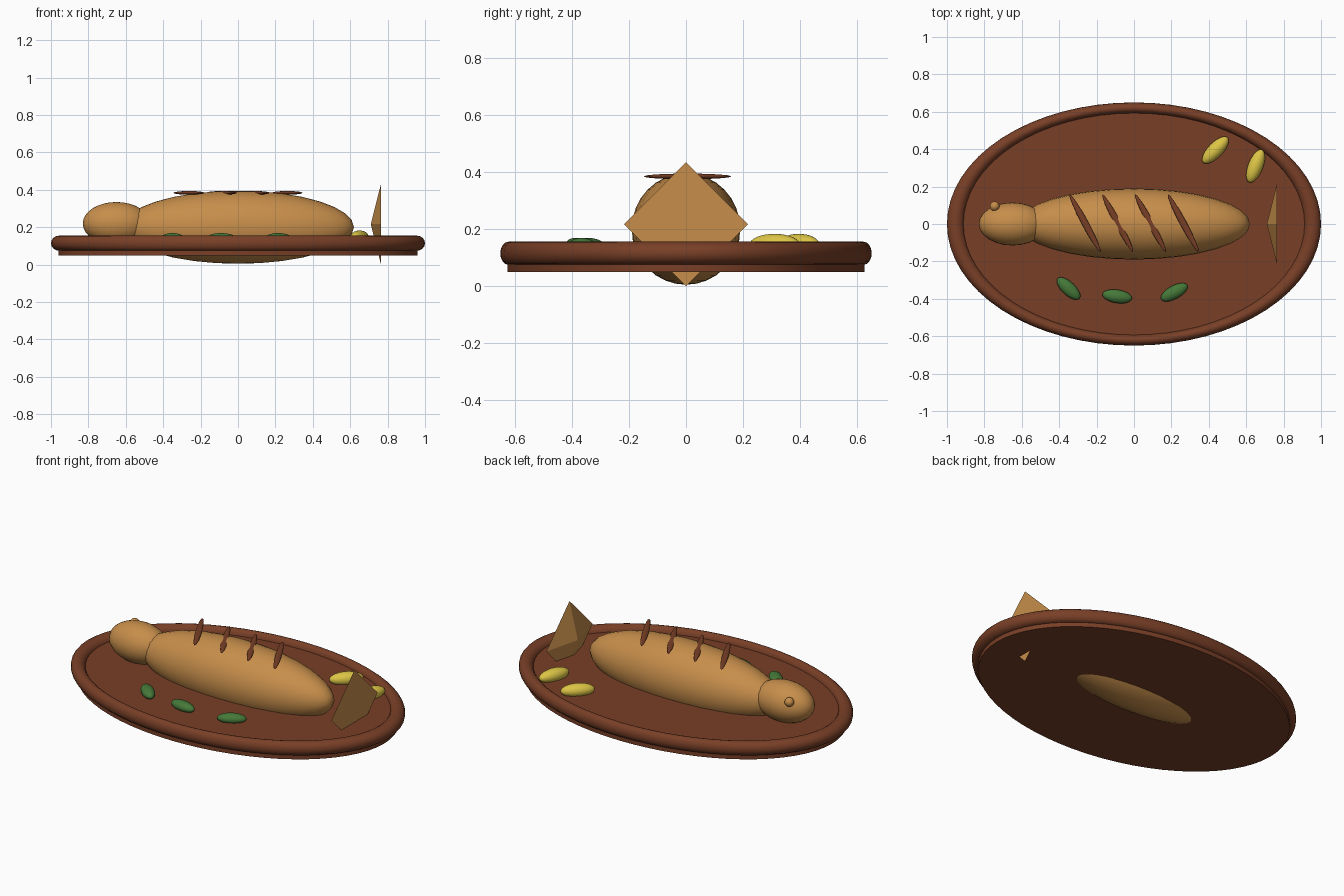
import bpy
import math

cube = bpy.data.objects.get("Cube")
if cube:
    bpy.data.objects.remove(cube, do_unlink=True)


def material(name, r, g, b):
    m = bpy.data.materials.new(name)
    m.use_nodes = True
    m.diffuse_color = (r, g, b, 1)
    m.node_tree.nodes["Principled BSDF"].inputs["Base Color"].default_value = (r, g, b, 1)
    return m


clay = material("brown clay", 0.19, 0.05, 0.02)
golden = material("golden roast", 0.57, 0.27, 0.07)
yellow = material("lemon yellow", 0.72, 0.56, 0.06)
green = material("leaf green", 0.06, 0.19, 0.04)


def finish(name, mat, smooth=True):
    ob = bpy.context.object
    ob.name = name
    ob.data.materials.append(mat)
    if smooth:
        bpy.ops.object.shade_smooth_by_angle(angle=math.radians(40))
    return ob


def ellipsoid(name, mat, location, radii, turn=0, segments=24, rings=16):
    bpy.ops.mesh.primitive_uv_sphere_add(segments=segments, ring_count=rings, location=location,
                                         rotation=(0, 0, turn))
    bpy.context.object.scale = radii
    return finish(name, mat)


# Oval plate with a rounded rim
bpy.ops.mesh.primitive_cylinder_add(vertices=64, radius=1, depth=1, location=(0, 0, 0.087))
bpy.context.object.scale = (0.96, 0.625, 0.075)
finish("plate_base", clay)
bpy.ops.mesh.primitive_torus_add(major_segments=64, minor_segments=16, major_radius=0.955,
                                 minor_radius=0.045, location=(0, 0, 0.115))
bpy.context.object.scale = (1, 0.65, 0.9)
finish("plate_rim", clay)

# Fish body, head and eye
ellipsoid("fish_body", golden, (0, 0, 0.2), (0.62, 0.19, 0.195), segments=32)
ellipsoid("fish_head", golden, (-0.65, 0, 0.22), (0.18, 0.115, 0.115))
ellipsoid("fish_eye", golden, (-0.745, 0.095, 0.275), (0.026, 0.026, 0.026), segments=16, rings=10)

# Tail: a shallow four-sided pyramid pointing at the body
bpy.ops.mesh.primitive_cone_add(vertices=4, radius1=0.217, radius2=0, depth=0.055,
                                location=(0.7375, 0, 0.217), rotation=(0, -math.pi / 2, 0))
finish("fish_tail", golden, smooth=False)

# Diagonal scores along the back
for i in range(4):
    ellipsoid(f"score_{i + 1}", clay, (-0.262 + 0.175 * i, 0.005, 0.384),
              (0.175, 0.018, 0.01), turn=-1.08, segments=16, rings=8)

# Lemon wedges
for i, (x, y, turn) in enumerate([(0.435, 0.395, 0.8), (0.65, 0.31, 1.2)]):
    ellipsoid(f"lemon_{i + 1}", yellow, (x, y, 0.145), (0.094, 0.04, 0.038), turn)

# Herb leaves
for i, (x, y, turn) in enumerate([(-0.35, -0.345, -0.75), (-0.09, -0.387, -0.15), (0.215, -0.365, 0.5)]):
    ellipsoid(f"herb_{i + 1}", green, (x, y, 0.14), (0.08, 0.036, 0.029), turn)
